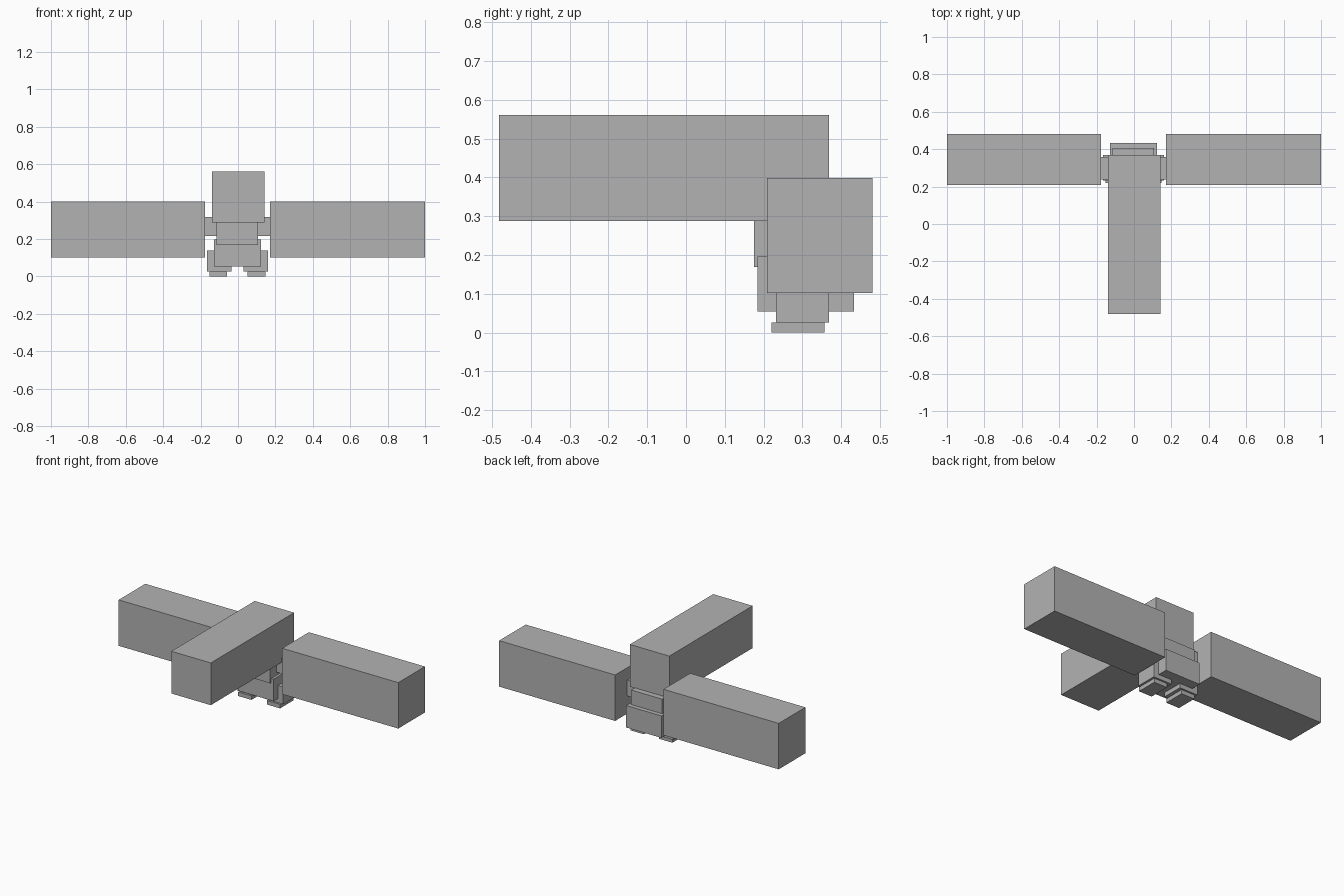
import bpy

# Remove the default cube only
cube = bpy.data.objects.get("Cube")
if cube:
    bpy.data.objects.remove(cube, do_unlink=True)

# Single flat grey
grey = bpy.data.materials.new("plain grey")
grey.use_nodes = True
GREY = (0.45, 0.45, 0.45, 1.0)
grey.diffuse_color = GREY
grey.node_tree.nodes["Principled BSDF"].inputs["Base Color"].default_value = GREY


def box(name, x, y, z):
    """Add a block spanning the given (min, max) ranges."""
    spans = (x, y, z)
    bpy.ops.mesh.primitive_cube_add(size=1, location=[(a + b) / 2 for a, b in spans])
    obj = bpy.context.object
    obj.name = obj.data.name = name
    obj.scale = [b - a for a, b in spans]
    bpy.ops.object.transform_apply(location=False, rotation=False, scale=True)
    obj.data.materials.append(grey)
    return obj


def pair(name, x, y, z):
    """Add a left block and its counterpart, mirrored about the body's centre."""
    box("left_" + name, x, y, z)
    box("right_" + name, (2 * CENTRE - x[1], 2 * CENTRE - x[0]), y, z)


CENTRE = -0.003  # the body sits a hair off the middle

# Long head reaching forward
box("head", (-0.139, 0.143), (-0.482, 0.369), (0.288, 0.561))

# Torso
box("chest", (-0.114, 0.108), (0.175, 0.406), (0.169, 0.290))
box("hips", (-0.129, 0.124), (0.185, 0.434), (0.054, 0.196))

# Arms: short shoulder links and large outstretched blocks
pair("shoulder", (0.080, 0.171), (0.238, 0.358), (0.217, 0.318))
box("left_arm", (0.170, 1.000), (0.209, 0.481), (0.102, 0.399))
box("right_arm", (-1.000, -0.176), (0.209, 0.481), (0.102, 0.399))

# Legs and feet
pair("leg", (0.029, 0.161), (0.232, 0.369), (0.026, 0.137))
pair("foot", (0.052, 0.147), (0.220, 0.357), (0.000, 0.026))
